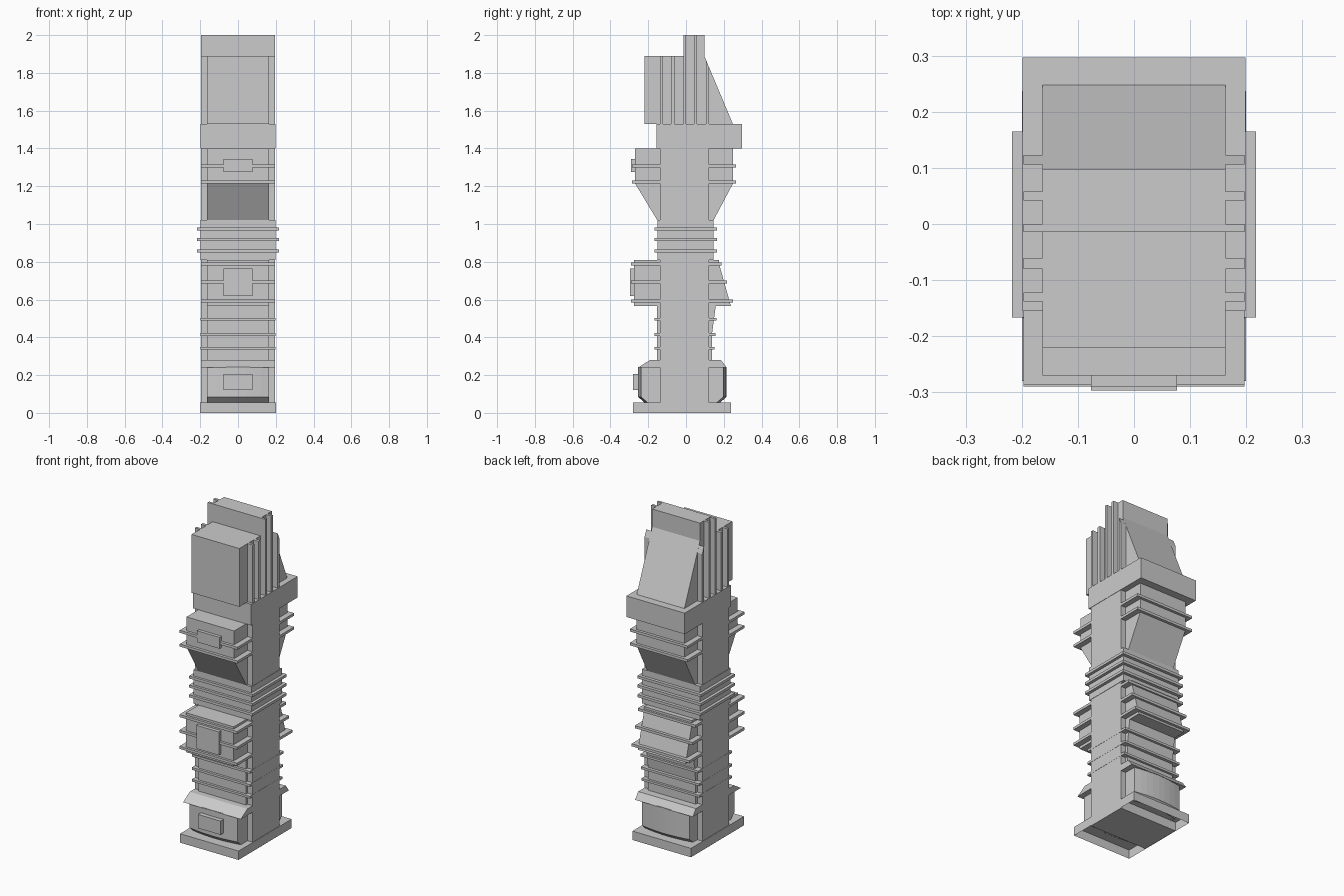
import bpy, bmesh, math

if "Cube" in bpy.data.objects:
    bpy.data.objects.remove(bpy.data.objects["Cube"])

CORE, PANEL = 0.197, 0.163   # half widths of shaft and of the raised panels


def mesh_object(name, bm):
    bmesh.ops.recalc_face_normals(bm, faces=bm.faces)
    me = bpy.data.meshes.new(name)
    bm.to_mesh(me)
    bm.free()
    ob = bpy.data.objects.new(name, me)
    bpy.context.collection.objects.link(ob)
    return ob


def extrude(name, pts, axis_range, place):
    """Prism: 2D outline swept between two values of the remaining axis."""
    bm = bmesh.new()
    a, b = axis_range
    f = bm.faces.new([bm.verts.new(place(p, a)) for p in pts])
    r = bmesh.ops.extrude_face_region(bm, geom=[f])
    d = [q - p for p, q in zip(place(pts[0], a), place(pts[0], b))]
    bmesh.ops.translate(bm, vec=d, verts=[v for v in r["geom"] if isinstance(v, bmesh.types.BMVert)])
    return mesh_object(name, bm)


def side_profile(name, pts, hw):
    """Outline in (y, z), swept across x."""
    return extrude(name, pts, (-hw, hw), lambda p, x: (x, p[0], p[1]))


def plan_profile(name, pts, z0, z1):
    """Outline in (x, y), swept up z."""
    return extrude(name, pts, (z0, z1), lambda p, z: (p[0], p[1], z))


def box(name, hw, y0, y1, z0, z1):
    return side_profile(name, [(y0, z0), (y1, z0), (y1, z1), (y0, z1)], hw)


# central shaft
box("shaft", CORE, -0.138, 0.122, 0.0, 1.45)

# base skirt, open underneath
base = box("base_skirt", 0.2, -0.28, 0.237, 0.0, 0.055)
bm = bmesh.new()
bm.from_mesh(base.data)
bm.faces.ensure_lookup_table()
bottom = [f for f in bm.faces if f.calc_center_median().z < 0.001]
bmesh.ops.delete(bm, geom=bottom, context='FACES_ONLY')
bm.to_mesh(base.data)
bm.free()


# lower blocks with bowed outer faces, tapered foot and sloping roof
def lower_block(name, s, inner, edge, bow, roof_top):
    n = 8
    outer = [(PANEL * (2 * i / n - 1), s * (edge + (bow - edge) * (1 - (2 * i / n - 1) ** 2)))
             for i in range(n + 1)]
    pts = outer + [(PANEL, s * inner), (-PANEL, s * inner)]
    plan_profile(name + "_block", pts, 0.085, 0.243)
    bm = bmesh.new()
    top = [bm.verts.new((x, y, 0.085)) for x, y in pts]
    low = [bm.verts.new((x, y - s * 0.04 if i <= n else y, 0.05)) for i, (x, y) in enumerate(pts)]
    for i in range(len(pts)):
        j = (i + 1) % len(pts)
        bm.faces.new((low[i], low[j], top[j], top[i]))
    mesh_object(name + "_foot", bm)
    side_profile(name + "_roof", [(s * inner, 0.24), (s * bow, 0.24),
                                  (s * roof_top, 0.28), (s * inner, 0.28)], CORE)


lower_block("front_lower", -1, 0.12, 0.238, 0.254, 0.19)
lower_block("back_lower", 1, 0.10, 0.198, 0.215, 0.185)
box("front_lower_hatch", 0.077, -0.28, -0.2, 0.122, 0.207)

# ribbed panels above the lower blocks
box("front_ribbed_panel", PANEL, -0.153, -0.1, 0.26, 0.58)
side_profile("back_ribbed_panel", [(0.1, 0.26), (0.138, 0.26), (0.138, 0.42),
                                   (0.158, 0.57), (0.1, 0.57)], PANEL)
for i, z in enumerate((0.342, 0.415, 0.496)):
    box(f"small_rib_{i}", CORE + 0.001, -0.168, 0.152 + 0.005 * i, z - 0.007, z + 0.007)

# middle blocks: upright in front, sloping at the back
box("front_middle_block", PANEL, -0.275, -0.1, 0.567, 0.81)
side_profile("back_middle_block", [(0.1, 0.567), (0.237, 0.567), (0.175, 0.79),
                                   (0.175, 0.81), (0.1, 0.81)], PANEL)
box("front_middle_hatch", 0.077, -0.297, -0.2, 0.62, 0.764)
for i, (z, yb) in enumerate(((0.592, 0.249), (0.692, 0.218), (0.788, 0.188))):
    # split fore and aft so the shaft sides stay plain
    box(f"front_middle_plate_{i}", CORE, -0.29, -0.13, z - 0.008, z + 0.008)
    box(f"back_middle_plate_{i}", CORE, 0.11, yb, z - 0.008, z + 0.008)

# collar with three rings
box("collar", 0.199, -0.152, 0.146, 0.81, 1.02)
for i, z in enumerate((0.858, 0.918, 0.974)):
    box(f"collar_ring_{i}", 0.217, -0.167, 0.165, z - 0.008, z + 0.008)

# upper blocks flaring out over the collar
for name, s, near, far in (("front", -1, 0.152, 0.27), ("back", 1, 0.146, 0.249)):
    side_profile(name + "_upper_block", [(s * 0.1, 1.02), (s * near, 1.02), (s * far, 1.215),
                                         (s * far, 1.4), (s * 0.1, 1.4)], PANEL)
    for i, z in enumerate((1.222, 1.307)):
        y = sorted((s * 0.11, s * (far + 0.017)))
        box(f"{name}_upper_plate_{i}", CORE, y[0], y[1], z - 0.008, z + 0.008)
box("front_upper_hatch", 0.077, -0.29, -0.2, 1.275, 1.345)

# head slab
box("head_slab", 0.199, -0.155, 0.297, 1.4, 1.53)

# stepped crown with sloping back
side_profile("crown", [(-0.22, 1.53), (0.248, 1.53), (0.097, 1.89), (0.097, 2.0),
                       (-0.014, 2.0), (-0.014, 1.89), (-0.22, 1.89)], PANEL)

# cooling fins on both sides of the crown
for i, (y0, y1, za, zb) in enumerate(((-0.138, -0.122, 1.89, 1.89), (-0.08, -0.061, 1.89, 1.89),
                                      (-0.014, 0.0, 2.0, 2.0), (0.042, 0.058, 2.0, 2.0),
                                      (0.106, 0.123, 1.868, 1.828))):
    side_profile(f"crown_fin_{i}", [(y0, 1.53), (y1, 1.53), (y1, zb), (y0, za)], CORE)
